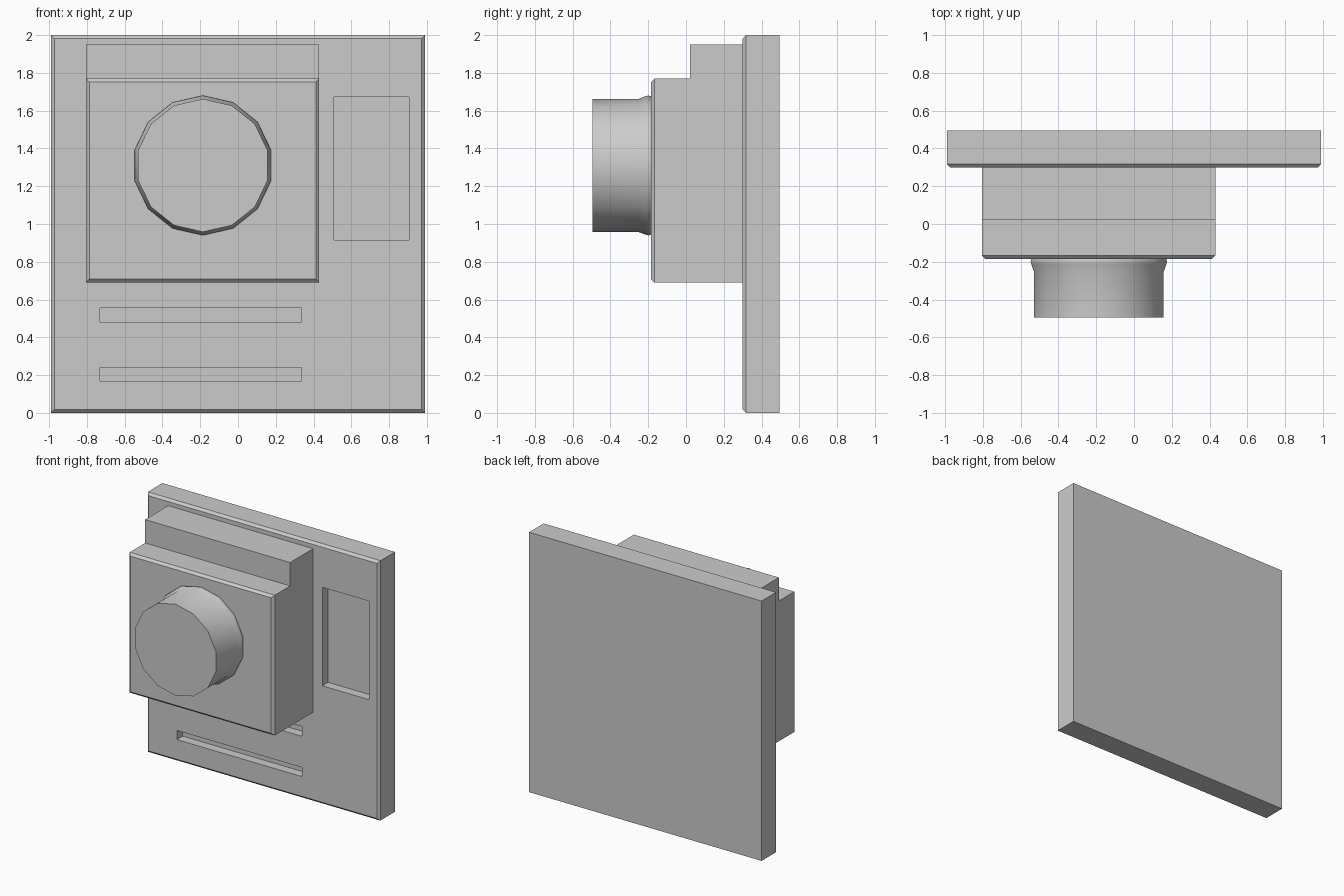
import bpy, bmesh, math
from mathutils import Vector

if "Cube" in bpy.data.objects:
    bpy.data.objects.remove(bpy.data.objects["Cube"])


def finish(name, bm):
    bmesh.ops.recalc_face_normals(bm, faces=bm.faces)
    mesh = bpy.data.meshes.new(name)
    bm.to_mesh(mesh)
    bm.free()
    obj = bpy.data.objects.new(name, mesh)
    bpy.context.collection.objects.link(obj)
    return obj


def extrude_x(bm, profile, x0, x1):
    """Extrude a closed (y, z) profile from x0 to x1."""
    face = bm.faces.new([bm.verts.new((x0, y, z)) for y, z in profile])
    res = bmesh.ops.extrude_face_region(bm, geom=[face], use_keep_orig=True)
    verts = [g for g in res["geom"] if isinstance(g, bmesh.types.BMVert)]
    bmesh.ops.translate(bm, verts=verts, vec=Vector((x1 - x0, 0, 0)))


def rect(y0, y1, z0, z1):
    return [(y0, z0), (y1, z0), (y1, z1), (y0, z1)]


def chamfer_front(bm, y_front, width):
    edges = [e for e in bm.edges if all(abs(v.co.y - y_front) < 1e-5 for v in e.verts)]
    bmesh.ops.bevel(bm, geom=edges, offset=width, segments=1, affect='EDGES')


# Wall plate with chamfered front rim
bm = bmesh.new()
extrude_x(bm, rect(0.30, 0.495, 0.0, 2.0), -0.99, 0.99)
bmesh.ops.recalc_face_normals(bm, faces=bm.faces)
chamfer_front(bm, 0.30, 0.018)
plate = finish("wall_plate", bm)

# Window recess and two slots cut into the plate
bm = bmesh.new()
for x0, x1, z0, z1 in [(0.508, 0.905, 0.915, 1.673),
                       (-0.73, 0.335, 0.48, 0.555),
                       (-0.73, 0.335, 0.17, 0.24)]:
    extrude_x(bm, rect(0.2, 0.37, z0, z1), x0, x1)
cutter = finish("recess_cutter", bm)
cutter.hide_render = True
mod = plate.modifiers.new("recesses", 'BOOLEAN')
mod.operation = 'DIFFERENCE'
mod.solver = 'EXACT'
mod.object = cutter
bpy.context.view_layer.objects.active = plate
bpy.ops.object.modifier_apply(modifier=mod.name)
bpy.data.objects.remove(cutter)

# Stepped housing
bm = bmesh.new()
extrude_x(bm, [(-0.185, 0.69), (0.30, 0.69), (0.30, 1.95), (0.02, 1.95),
               (0.02, 1.77), (-0.185, 1.77)], -0.805, 0.43)
bmesh.ops.recalc_face_normals(bm, faces=bm.faces)
chamfer_front(bm, -0.185, 0.018)
finish("housing", bm)


# Fourteen-sided knob and its flared collar, turned around the y axis
def turned(name, profile, centre, sides=14):
    bm = bmesh.new()
    rings = []
    for r, y in profile:
        rings.append([bm.verts.new((centre[0] + r * math.sin(2 * math.pi * i / sides), y,
                                    centre[1] + r * math.cos(2 * math.pi * i / sides)))
                      for i in range(sides)])
    for a, b in zip(rings, rings[1:]):
        for i in range(sides):
            j = (i + 1) % sides
            bm.faces.new((a[i], a[j], b[j], b[i]))
    bm.faces.new(rings[0])
    bm.faces.new(rings[-1])
    obj = finish(name, bm)
    bpy.ops.object.select_all(action='DESELECT')
    obj.select_set(True)
    bpy.context.view_layer.objects.active = obj
    bpy.ops.object.shade_smooth_by_angle(angle=math.radians(29))


turned("knob", [(0.352, -0.495), (0.352, -0.253), (0.367, -0.212),
                (0.370, -0.198), (0.366, -0.185)], (-0.186, 1.31))
